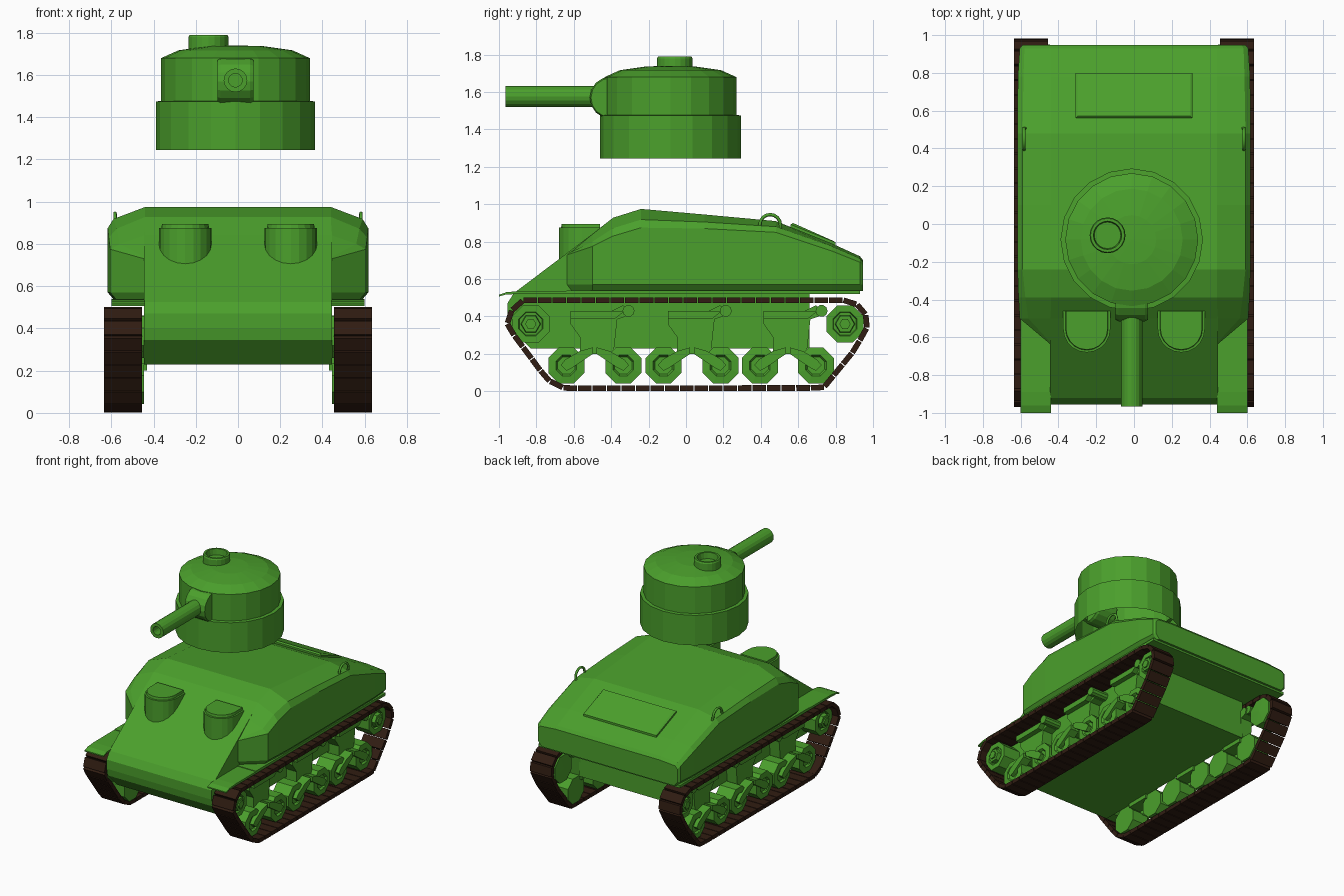
import bpy, bmesh
from math import sin, cos, pi
from mathutils import Vector

if "Cube" in bpy.data.objects:
    bpy.data.objects.remove(bpy.data.objects["Cube"])


def material(name, rgb):
    m = bpy.data.materials.new(name)
    m.diffuse_color = (*rgb, 1)
    m.use_nodes = True
    m.node_tree.nodes["Principled BSDF"].inputs["Base Color"].default_value = m.diffuse_color
    return m


GREEN = material("green_paint", (0.07, 0.35, 0.025))
BROWN = material("track_brown", (0.03, 0.012, 0.006))


def build(name, verts, faces, mirror=False, mat=GREEN):
    bm = bmesh.new()
    vs = [bm.verts.new(v) for v in verts]
    for f in faces:
        bm.faces.new([vs[i] for i in f])
    bmesh.ops.remove_doubles(bm, verts=bm.verts, dist=1e-5)
    bmesh.ops.recalc_face_normals(bm, faces=bm.faces)
    me = bpy.data.meshes.new(name)
    bm.to_mesh(me)
    bm.free()
    me.materials.append(mat)
    ob = bpy.data.objects.new(name, me)
    bpy.context.collection.objects.link(ob)
    if mirror:
        ob.modifiers.new("mirror", 'MIRROR').use_mirror_merge = False
    return ob


def loft(name, rings, caps=True, **kw):
    n = len(rings[0])
    verts = [v for r in rings for v in r]
    faces = [(k * n + i, k * n + (i + 1) % n, (k + 1) * n + (i + 1) % n, (k + 1) * n + i)
             for k in range(len(rings) - 1) for i in range(n)]
    if caps:
        faces += [tuple(range(n)), tuple(range(len(verts) - n, len(verts)))]
    return build(name, verts, faces, **kw)


def prism(name, yz, x0, x1, **kw):
    """Side profile extruded along x."""
    return loft(name, [[(x, y, z) for y, z in yz] for x in (x0, x1)], **kw)


def lathe(name, prof, c, axis='Z', n=20, phase=0.0, **kw):
    """(radius, offset) profile turned around an axis through c."""
    rings = []
    for r, h in prof:
        ring = []
        for i in range(n):
            a = 2 * pi * i / n + phase
            u, v = max(r, 1e-7) * cos(a), max(r, 1e-7) * sin(a)
            p = {'X': (h, u, v), 'Y': (u, h, v), 'Z': (u, v, h)}[axis]
            ring.append(tuple(Vector(c) + Vector(p)))
        rings.append(ring)
    return loft(name, rings, caps=False, **kw)


# lower hull with sloped front plate
prism("lower_hull", [(-0.39, 0.925), (-0.92, 0.525), (-0.955, 0.47), (-0.955, 0.40), (-0.945, 0.345),
                     (-0.83, 0.23), (0.66, 0.23), (0.66, 0.54), (0.3, 0.6)], -0.445, 0.445)

# upper hull lofted front to back: y, flat half width, top z, shoulder x/z, side x/z
stations = [(-0.635, 0.42, 0.735, 0.435, 0.735, 0.445, 0.73),
            (-0.50, 0.44, 0.842, 0.56, 0.80, 0.605, 0.775),
            (-0.39, 0.44, 0.928, 0.575, 0.872, 0.612, 0.83),
            (-0.24, 0.44, 0.975, 0.59, 0.918, 0.617, 0.875),
            (0.10, 0.44, 0.945, 0.59, 0.905, 0.617, 0.87),
            (0.48, 0.44, 0.91, 0.59, 0.88, 0.617, 0.85),
            (0.78, 0.44, 0.79, 0.585, 0.775, 0.615, 0.75),
            (0.93, 0.44, 0.722, 0.58, 0.71, 0.605, 0.69),
            (0.947, 0.44, 0.70, 0.57, 0.69, 0.59, 0.67)]
rings = []
for y, xt, zt, xm, zm, xo, zo in stations:
    half = [(xt, zt), (xm, zm), (xo, zo), (xo, 0.57), (xo - 0.03, 0.535)]
    rings.append([(x, y, z) for x, z in half] + [(-x, y, z) for x, z in reversed(half)])
loft("upper_hull", rings)

# deck plate under the hull and front fenders
prism("deck_plate", [(-0.64, 0.52), (0.93, 0.52), (0.93, 0.54), (-0.64, 0.54)], -0.6, 0.6)
prism("front_fender", [(-1.0, 0.507), (-0.96, 0.518), (-0.89, 0.52), (-0.6, 0.52), (-0.6, 0.536),
                       (-0.89, 0.536), (-0.96, 0.53), (-1.0, 0.516)], 0.44, 0.6, mirror=True)

# driver hoods: D-shaped columns rising from the front plate
arc = [pi + pi * i / 10 for i in range(11)]


def hood_ring(r, z):
    return [(0.25 + r * cos(a), -0.555 + r * sin(a), z) for a in arc] + \
           [(0.25 + r, -0.46, z), (0.25 - r, -0.46, z)]


loft("driver_hood", [hood_ring(0.125, 0.68), hood_ring(0.125, 0.875), hood_ring(0.113, 0.876),
                     hood_ring(0.11, 0.895)], mirror=True)

# rear engine hatch lying on the sloped deck
hatch = []
for s, h in ((0, -0.02), (0, 0.014), (0.012, 0.022)):
    hatch.append([(x, y, z + h) for x, y, z in
                  ((-0.31 + s, 0.56 + s, 0.878), (0.31 - s, 0.56 + s, 0.878),
                   (0.31 - s, 0.80 - s, 0.782), (-0.31 + s, 0.80 - s, 0.782))])
loft("engine_hatch", hatch)

# lifting loops
loop_path = [(0.57, 0.395, 0.84)] + [(0.582, 0.45 - 0.055 * cos(pi * i / 8), 0.89 + 0.055 * sin(pi * i / 8))
                                    for i in range(9)] + [(0.57, 0.505, 0.84)]
cu = bpy.data.curves.new("lifting_loop", 'CURVE')
cu.dimensions = '3D'
cu.bevel_depth, cu.bevel_resolution = 0.009, 1
for sx in (1, -1):
    sp = cu.splines.new('POLY')
    sp.points.add(len(loop_path) - 1)
    for p, (x, y, z) in zip(sp.points, loop_path):
        p.co = (sx * x, y, z, 1)
cu.materials.append(GREEN)
bpy.context.collection.objects.link(bpy.data.objects.new("lifting_loop", cu))

# turret shell, open underneath
TX, TY = -0.012, -0.083
lathe("turret", [(0.377, 1.245), (0.377, 1.475), (0.352, 1.477), (0.352, 1.68), (0.27, 1.717),
                 (0.13, 1.737), (0, 1.74)], (TX, TY, 0))
lathe("commander_hatch", [(0.095, 1.70), (0.095, 1.78), (0.09, 1.79), (0.075, 1.79), (0.07, 1.745), (0, 1.745)],
      (-0.14, -0.06, 0))

# gun mantlet and hollow barrel
lathe("mantlet", [(0, -0.085), (0.105, -0.085), (0.112, -0.07), (0.112, 0.07), (0.105, 0.085), (0, 0.085)],
      (TX, -0.403, 1.57), 'X', 16)
lathe("gun_barrel", [(0.056, -0.45), (0.056, -0.965), (0.032, -0.965), (0.032, -0.8), (0, -0.8)],
      (TX, 0, 1.575), 'Y', 16)

# road wheels
wheel_y = (-0.64, -0.335, -0.12, 0.185, 0.395, 0.695)
for y in wheel_y:
    lathe("road_wheel", [(0, 0.445), (0.104, 0.445), (0.104, 0.58), (0.06, 0.585), (0.05, 0.57), (0, 0.57)],
          (0, y, 0.138), 'X', 8, pi / 8, mirror=True)

# drive sprocket and idler with stepped hubs
for name, y in (("drive_sprocket", -0.83), ("idler_wheel", 0.85)):
    lathe(name, [(0, 0.44), (0.108, 0.445), (0.108, 0.585), (0.07, 0.585), (0.065, 0.57), (0, 0.57)],
          (0, y, 0.36), 'X', 8, pi / 8, mirror=True)
    lathe(name + "_hub", [(0.055, 0.56), (0.05, 0.6), (0.03, 0.6), (0.03, 0.61), (0, 0.61)],
          (0, y, 0.36), 'X', 6, mirror=True)

# suspension bogies: bracket, return roller and arms to the wheel hubs
for k in range(3):
    ya, yb = wheel_y[2 * k], wheel_y[2 * k + 1]
    c = (ya + yb) / 2
    prism("bogie_bracket", [(c + a, z) for a, z in
                            ((-0.13, 0.43), (0.09, 0.43), (0.15, 0.46), (0.175, 0.44), (0.165, 0.40),
                             (0.12, 0.385), (0.10, 0.20), (-0.08, 0.20), (-0.08, 0.29), (-0.13, 0.36))],
          0.43, 0.53, mirror=True)
    lathe("return_roller", [(0, 0.44), (0.032, 0.44), (0.032, 0.58), (0, 0.58)],
          (0, c + 0.18, 0.43), 'X', 10, mirror=True)
    prism("bogie_top_plate", [(c - 0.13, 0.39), (c + 0.11, 0.39), (c + 0.16, 0.43), (c - 0.13, 0.43)],
          0.5, 0.57, mirror=True)
    for y in (ya, yb):
        s = 1 if y > c else -1
        prism("wheel_arm", [(c + s * 0.01, 0.235), (c + s * 0.08, 0.215), (y + s * 0.005, 0.17),
                            (y + s * 0.03, 0.14), (y, 0.11), (y - s * 0.03, 0.125), (c + s * 0.01, 0.20)],
              0.53, 0.6, mirror=True)

# track links spaced evenly along a closed path
path = [Vector(p) for p in ((-0.87, 0.487), (0.86, 0.487), (0.945, 0.45), (0.978, 0.36), (0.90, 0.22),
                            (0.735, 0.018), (-0.65, 0.016), (-0.74, 0.06), (-0.957, 0.35), (-0.945, 0.42))]
segs = [(a, b - a) for a, b in zip(path, path[1:] + path[:1])]
total = sum(d.length for _, d in segs)


def along(s):
    s %= total
    for a, d in segs:
        if s <= d.length:
            return a + d * (s / d.length)
        s -= d.length
    return path[0]


N = 56
step = total / N
verts, faces = [], []
for i in range(N):
    p, q = along(i * step), along((i + 0.93) * step)
    t = (q - p).normalized()
    nrm = Vector((-t.y, t.x)) * 0.015
    b = len(verts)
    for x in (0.455, 0.635):
        for w in (p - nrm, q - nrm, q + nrm, p + nrm):
            verts.append((x, w.x, max(w.y, 0)))
    faces += [tuple(b + j for j in f) for f in ((0, 1, 2, 3), (4, 5, 6, 7), (0, 1, 5, 4),
                                               (1, 2, 6, 5), (2, 3, 7, 6), (3, 0, 4, 7))]
build("track_links", verts, faces, mirror=True, mat=BROWN)
